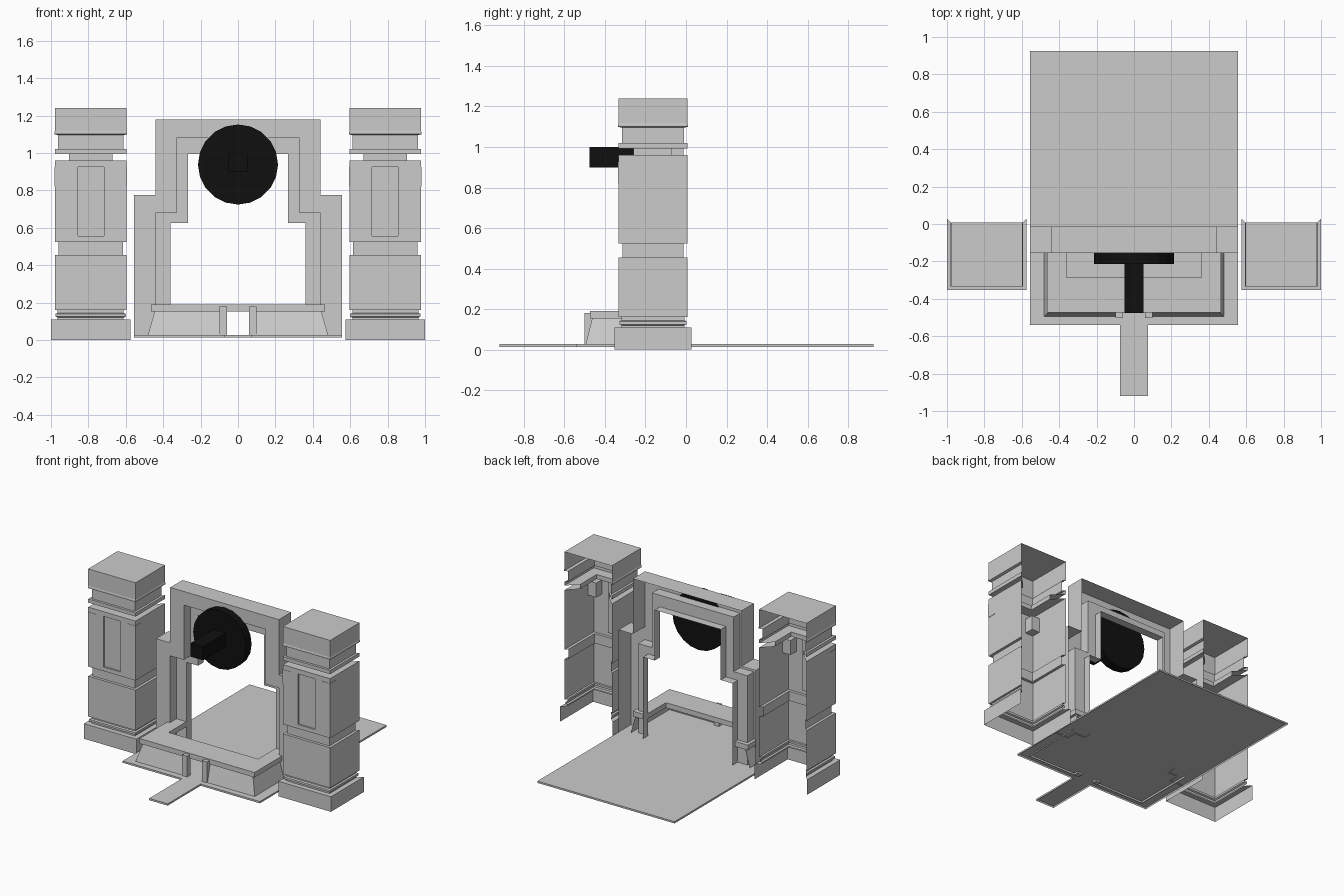
import bpy, bmesh, math
from mathutils import Matrix, Vector

if "Cube" in bpy.data.objects:
    bpy.data.objects.remove(bpy.data.objects["Cube"])

black = bpy.data.materials.new("black")
black.diffuse_color = (0.005, 0.005, 0.005, 1)
black.use_nodes = True
black.node_tree.nodes["Principled BSDF"].inputs["Base Color"].default_value = black.diffuse_color


def finish(name, bm, mirror=False, mat=None):
    bmesh.ops.recalc_face_normals(bm, faces=bm.faces)
    me = bpy.data.meshes.new(name)
    bm.to_mesh(me)
    bm.free()
    ob = bpy.data.objects.new(name, me)
    bpy.context.collection.objects.link(ob)
    if mirror:
        m = ob.modifiers.new("mirror", 'MIRROR')
        m.use_clip = False
        m.use_mirror_merge = False
    if mat:
        me.materials.append(mat)
    return ob


def loft(bm, rows):
    """Strip of quads between open rows of points."""
    vs = [[bm.verts.new(p) for p in r] for r in rows]
    for a, b in zip(vs, vs[1:]):
        for i in range(len(a) - 1):
            bm.faces.new((a[i], a[i + 1], b[i + 1], b[i]))
    return vs


def box(name, x0, x1, y0, y1, z0, z1, **kw):
    bm = bmesh.new()
    c = Vector(((x0 + x1) / 2, (y0 + y1) / 2, (z0 + z1) / 2))
    bmesh.ops.create_cube(bm, size=1, matrix=Matrix.Translation(c)
                          @ Matrix.Diagonal((x1 - x0, y1 - y0, z1 - z0, 1)))
    return finish(name, bm, **kw)


def slab(name, pts, z0, z1, bottom):
    bm = bmesh.new()
    lo = [bm.verts.new((x, y, z0)) for x, y in pts]
    hi = [bm.verts.new((x, y, z1)) for x, y in pts]
    n = len(pts)
    bm.faces.new(hi)
    if bottom:
        bm.faces.new(lo[::-1])
    for i in range(n):
        j = (i + 1) % n
        bm.faces.new((lo[i], lo[j], hi[j], hi[i]))
    return finish(name, bm)


# Pillars: hollow three-sided shells, open at the back (height, outward offset)
CX, CY, HX, HY = 0.7875, -0.163, 0.1915, 0.17
profile = [(0, .021), (.11, .021), (.11, -.015), (.12, -.015), (.125, -.004), (.14, -.004),
           (.145, -.015), (.16, -.015), (.16, 0), (.455, 0), (.455, -.02), (.525, -.02),
           (.525, 0), (.96, 0), (.96, -.075), (.993, -.075), (.993, 0), (1.02, 0),
           (1.02, -.017), (1.095, -.017), (1.1, .002), (1.112, .002), (1.115, 0), (1.24, 0)]
bm = bmesh.new()
rows = [[(CX + sx * (HX + o), CY + sy * (HY + o), z)
         for sx, sy in ((-1, 1), (-1, -1), (1, -1), (1, 1))] for z, o in profile]
top = loft(bm, rows)[-1]
bm.faces.new(top)
# sunken panel on the front of the shaft
shaft_front = next(f for f in bm.faces
                   if abs(f.calc_center_median().z - .7425) < .01
                   and abs(f.calc_center_median().x - CX) < .01)
bmesh.ops.inset_individual(bm, faces=[shaft_front], thickness=.03)
for v in shaft_front.verts:
    v.co.x = .717 if v.co.x < CX else .856
    v.co.z = .555 if v.co.z < .74 else .925
inner = bmesh.ops.extrude_discrete_faces(bm, faces=[shaft_front])['faces'][0]
for v in inner.verts:
    v.co.y += .012
finish("pillars", bm, mirror=True)

# Corner blocks near the top of each pillar shaft
for side, (a, b) in {"inner": (.594, .66), "outer": (.912, .981)}.items():
    box("pillar_corner_block_" + side, a, b, -.335, -.265, .82, .925, mirror=True)


# Stepped door frame: three nested outlines joined in depth
def outline(xl, zs, xu, zt, y):
    half = [(xl, .02), (xl, zs), (xu, zs), (xu, zt)]
    return [(-x, y, z) for x, z in half] + [(x, y, z) for x, z in reversed(half)]


outer, middle, opening = (.555, .775, .44, 1.18), (.442, .68, .33, 1.08), (.362, .625, .267, .995)
bm = bmesh.new()
loft(bm, [outline(*o, y) for o, y in ((outer, -.013), (outer, -.155), (middle, -.155),
                                      (middle, -.08), (opening, -.08), (opening, -.02))])
finish("door_frame", bm)

# Floor plate with front tongue, open underneath
slab("floor_plate", [(-.555, .925), (-.555, -.54), (-.075, -.54), (-.075, -.92),
                     (.075, -.92), (.075, -.54), (.555, -.54), (.555, .925)], .014, .027, False)

# Platform: U-shaped top slab over sloping skirt walls
slab("platform_top", [(-.465, -.05), (-.465, -.473), (.465, -.473), (.465, -.05),
                      (.362, -.05), (.362, -.285), (-.362, -.285), (-.362, -.05)], .153, .19, True)
bm = bmesh.new()
loft(bm, [[(.1, -.498, .015), (.485, -.498, .015), (.485, -.05, .015)],
          [(.1, -.463, .155), (.445, -.463, .155), (.445, -.05, .155)]])
finish("platform_skirt", bm, mirror=True)
box("notch_cheek", .06, .1, -.502, -.465, .015, .18, mirror=True)

# Round black lamp and its bracket
bm = bmesh.new()
bmesh.ops.create_cone(bm, cap_ends=True, segments=20, radius1=.214, radius2=.214, depth=.065,
                      matrix=Matrix.Translation((0, -.1805, .938))
                      @ Matrix.Rotation(math.pi / 2, 4, 'X'))
finish("disc", bm, mat=black)
box("disc_arm", -.05, .05, -.475, -.2, .9, 1.0, mat=black)
